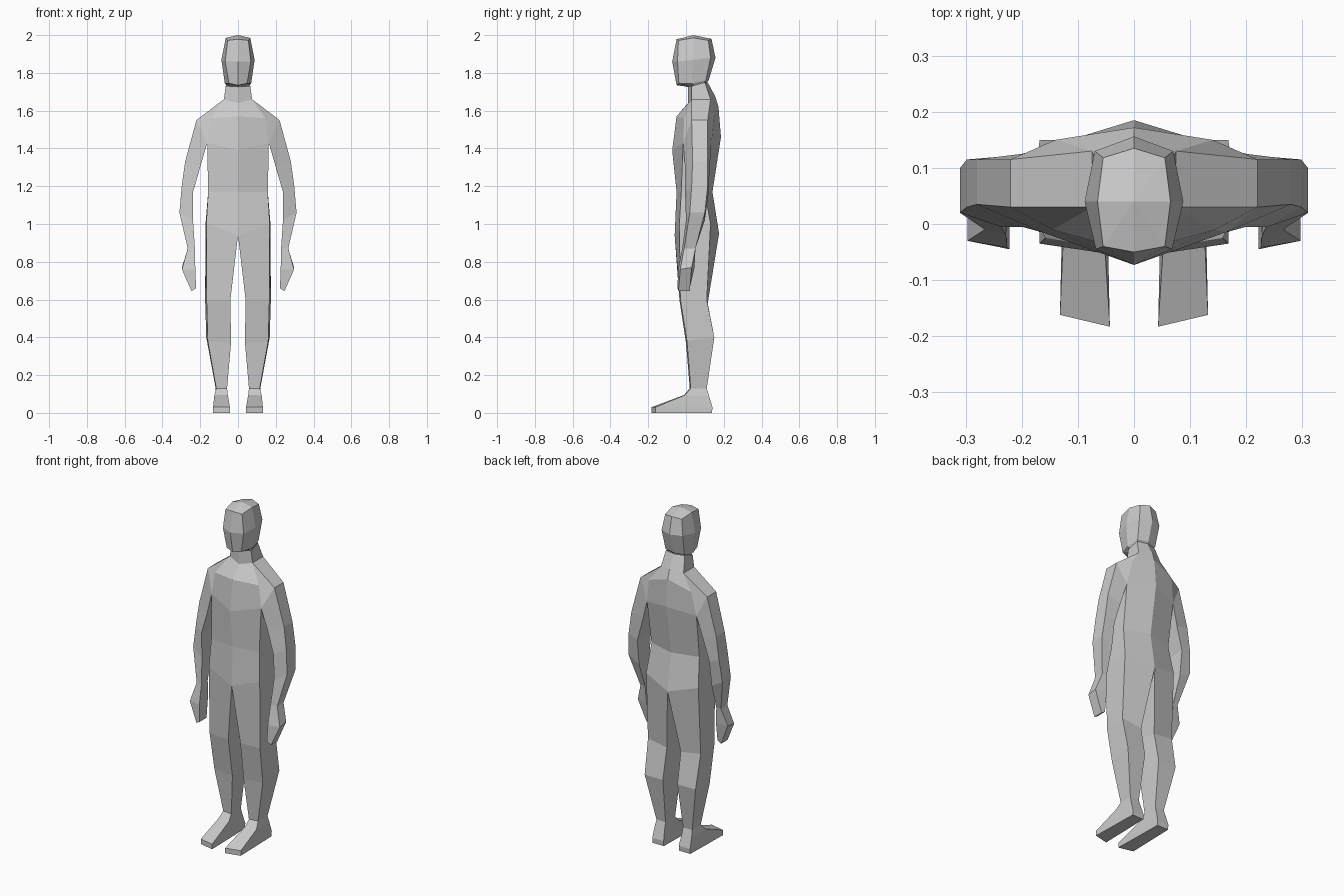
import bpy, bmesh

skin = bpy.data.materials.new("plain_grey")
skin.diffuse_color = (0.6, 0.6, 0.6, 1)


def loft(name, rings, closed=True, skip=(), tip=None, cap=False):
    """Skin the +x rings with flat quads, then mirror them to the other side."""
    bm = bmesh.new()
    rows = [[bm.verts.new(p) for p in r] for r in rings]
    n = len(rows[0])
    spans = n if closed else n - 1
    for i in range(len(rows) - 1):
        for j in range(spans):
            if (i, j) not in skip:
                k = (j + 1) % n
                bm.faces.new((rows[i][j], rows[i][k], rows[i + 1][k], rows[i + 1][j]))
    if tip:
        t = bm.verts.new(tip)
        for j in range(spans):
            bm.faces.new((rows[-1][j], rows[-1][j + 1], t))
    if cap:
        bm.faces.new(rows[-1])
    bmesh.ops.recalc_face_normals(bm, faces=bm.faces)
    # Make sure the open shells face outwards: rings run front -> outside -> back
    f = bm.faces[0] if closed else bm.faces[:][0]
    if f.normal.y > 0:
        bmesh.ops.reverse_faces(bm, faces=bm.faces[:])
    me = bpy.data.meshes.new(name)
    bm.to_mesh(me)
    bm.free()
    me.materials.append(skin)
    ob = bpy.data.objects.new(name, me)
    bpy.context.collection.objects.link(ob)
    m = ob.modifiers.new("mirror", 'MIRROR')
    m.use_clip = True
    m.merge_threshold = 0.001
    return ob


# Torso and neck: front centre, front corner, back corner, back centre
loft("torso", [
    [(0, -.06, .94), (.168, -.035, 1.0), (.172, .13, 1.0), (0, .175, .95)],
    [(0, -.05, 1.17), (.158, -.025, 1.17), (.158, .10, 1.17), (0, .14, 1.17)],
    [(0, -.073, 1.39), (.163, -.015, 1.43), (.163, .135, 1.43), (0, .185, 1.46)],
    [(0, -.05, 1.57), (.145, -.01, 1.56), (.14, .15, 1.57), (0, .172, 1.62)],
    [(0, .01, 1.64), (.075, .03, 1.66), (.075, .13, 1.66), (0, .155, 1.675)],
    [(0, .01, 1.73), (.065, .03, 1.73), (.062, .10, 1.75), (0, .115, 1.75)],
], closed=False, skip={(2, 1), (3, 1)})

# Arms with shoulders and hands: front inner, front outer, back outer, back inner
loft("arms", [
    [(.145, -.01, 1.56), (.075, .03, 1.66), (.075, .13, 1.66), (.14, .15, 1.57)],
    [(.163, -.015, 1.43), (.22, .03, 1.55), (.22, .115, 1.55), (.163, .135, 1.43)],
    [(.20, -.005, 1.30), (.28, .035, 1.33), (.28, .115, 1.33), (.20, .125, 1.30)],
    [(.238, -.005, 1.17), (.298, .03, 1.20), (.298, .115, 1.20), (.238, .12, 1.17)],
    [(.238, 0, 1.02), (.31, .02, 1.06), (.31, .10, 1.06), (.24, .10, 1.02)],
    [(.228, -.02, .87), (.266, -.01, .87), (.266, .05, .87), (.235, .05, .87)],
    [(.226, -.042, .76), (.297, -.03, .76), (.297, .03, .77), (.23, .045, .77)],
    [(.222, -.045, .66), (.246, -.04, .645), (.246, .02, .645), (.222, .02, .66)],
], skip={(0, 3)}, cap=True)

# Legs running down into wedge-shaped feet
loft("legs", [
    [(0, -.06, .94), (.168, -.035, 1.0), (.172, .13, 1.0), (0, .175, .95)],
    [(.04, -.035, .60), (.166, -.03, .60), (.174, .11, .60), (.046, .115, .58)],
    [(.037, 0, .37), (.16, .005, .38), (.168, .15, .40), (.048, .15, .40)],
    [(.058, .02, .13), (.115, .025, .13), (.118, .11, .13), (.058, .11, .13)],
    [(.054, -.01, .095), (.125, -.005, .095), (.122, .122, .09), (.056, .122, .09)],
    [(.043, -.183, .03), (.132, -.162, .03), (.125, .14, .03), (.05, .14, .03)],
    [(.043, -.183, 0), (.132, -.162, 0), (.125, .138, 0), (.05, .138, 0)],
], cap=True)

# Head: front centre, front corner, side, back corner, back centre
loft("head", [
    [(0, .03, 1.723), (.04, .03, 1.725), (.06, .05, 1.735), (.058, .095, 1.75), (0, .11, 1.75)],
    [(0, -.05, 1.735), (.048, -.038, 1.745), (.07, .03, 1.745), (.062, .105, 1.76), (0, .12, 1.76)],
    [(0, -.073, 1.86), (.068, -.045, 1.86), (.088, .04, 1.87), (.07, .13, 1.88), (0, .156, 1.88)],
    [(0, -.05, 1.978), (.055, -.04, 1.972), (.065, .04, 1.985), (.055, .118, 1.972), (0, .135, 1.98)],
], closed=False, tip=(0, .04, 2.0))
